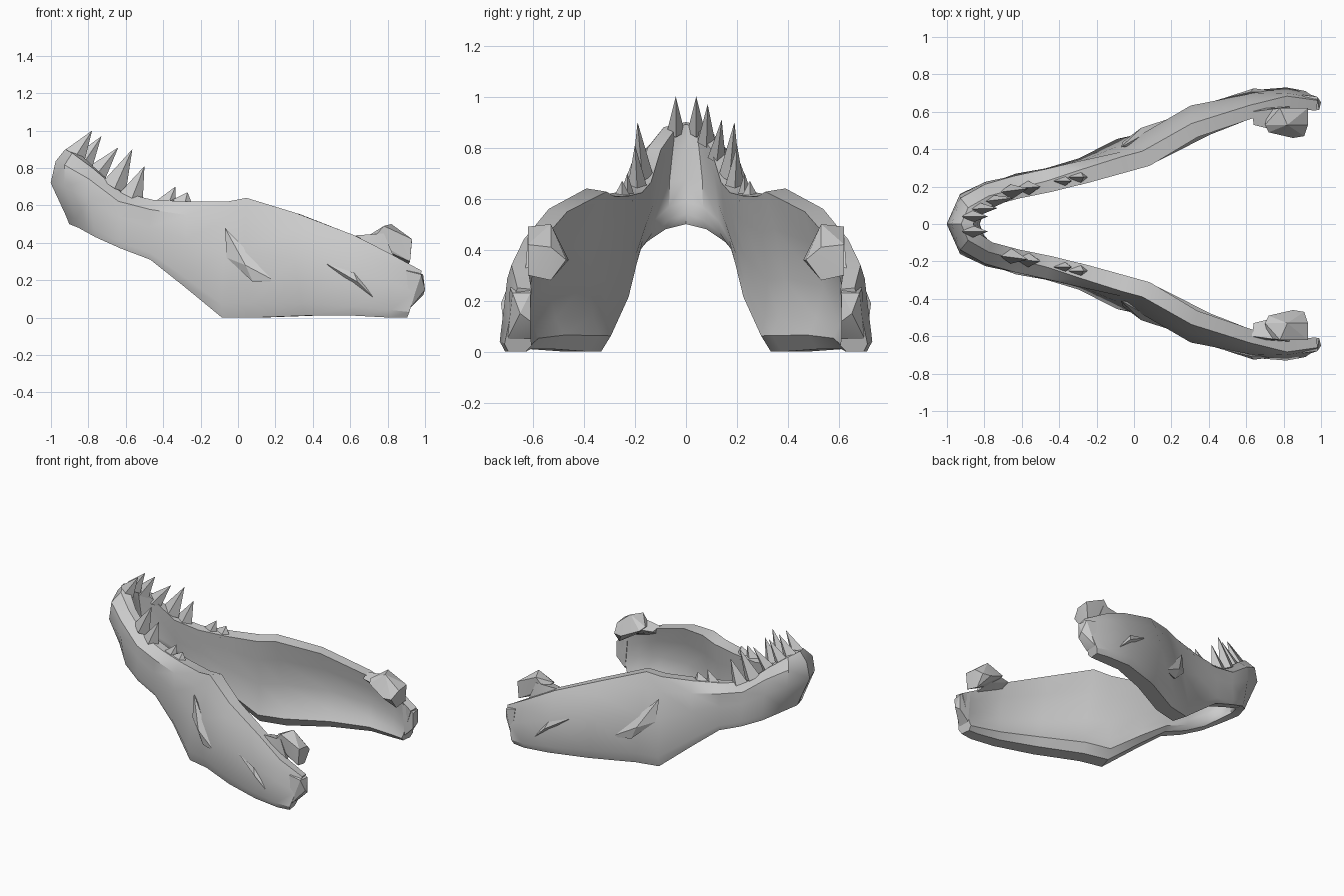
import bpy
import bmesh
from mathutils import Vector

cube = bpy.data.objects.get("Cube")
if cube:
    bpy.data.objects.remove(cube, do_unlink=True)

bone = bpy.data.materials.new("grey bone")
bone.use_nodes = True
GREY = (0.6, 0.6, 0.6, 1)
bone.diffuse_color = GREY
bone.node_tree.nodes["Principled BSDF"].inputs["Base Color"].default_value = GREY


def finish(name, bm, mirrored=True, angle=0.6):
    """Turn a bmesh into a named object, optionally doubled across y."""
    bmesh.ops.recalc_face_normals(bm, faces=bm.faces)
    mesh = bpy.data.meshes.new(name)
    bm.to_mesh(mesh)
    bm.free()
    mesh.materials.append(bone)
    obj = bpy.data.objects.new(name, mesh)
    bpy.context.collection.objects.link(obj)
    bpy.ops.object.select_all(action='DESELECT')
    obj.select_set(True)
    bpy.context.view_layer.objects.active = obj
    if mirrored:
        mod = obj.modifiers.new("mirror", 'MIRROR')
        mod.use_axis = (False, True, False)
        bpy.ops.object.modifier_apply(modifier="mirror")
    bpy.ops.object.shade_smooth_by_angle(angle=angle)


def hull(name, points, mirrored=True, angle=0.3):
    """Closed faceted solid around a few points."""
    bm = bmesh.new()
    for p in points:
        bm.verts.new(p)
    bmesh.ops.convex_hull(bm, input=bm.verts)
    finish(name, bm, mirrored, angle)


# Jaw stations from chin to rear: top point, bottom point,
# (outer bulge, crease below the rim, wall, rim width, base width)
stations = [
    ((-.90, 0, .90), (-.87, 0, .50), (.115, .08, .16, .08, .08)),
    ((-.87, .07, .88), (-.83, .10, .48), (.11, .09, .14, .08, .08)),
    ((-.77, .13, .80), (-.75, .18, .43), (.08, .08, .12, .07, .08)),
    ((-.62, .17, .67), (-.62, .23, .37), (.06, .08, .11, .07, .08)),
    ((-.45, .21, .63), (-.46, .25, .31), (.07, .08, .11, .08, .09)),
    ((-.25, .27, .62), (-.28, .29, .17), (.06, .07, .11, .10, .11)),
    ((-.05, .33, .62), (-.07, .38, 0), (.07, .05, .11, .11, .14)),
    ((.06, .36, .64), (.10, .42, 0), (.10, .06, .11, .11, .14)),
    ((.32, .51, .56), (.38, .56, .01), (.11, .07, .11, .10, .14)),
    ((.63, .61, .44), (.64, .65, .01), (.07, .05, .08, .09, .12)),
    ((.82, .66, .34), (.82, .665, 0), (.05, .04, .08, .08, .11)),
    ((.98, .64, .25), (.90, .66, 0), (.04, .03, .08, .07, .09)),
]

bm = bmesh.new()
rings = []
for i, (top, bottom, (bulge, crease, wall, rim, base)) in enumerate(stations):
    top, bottom = Vector(top), Vector(bottom)
    before = Vector(stations[max(i - 1, 0)][0])
    after = Vector(stations[min(i + 1, len(stations) - 1)][0])
    along = (after - before) if i else Vector((0, 1, 0))
    out = Vector((-along.y, along.x, 0)).normalized()
    # Fraction of height and sideways offset around one section
    section = [(0, base * .4), (.12, base * .6), (.55, bulge), (.84, crease), (1, rim * .3),
               (.98, -rim * .5), (.75, (bulge - wall - rim * .5) / 2), (.45, bulge - wall),
               (.22, (bulge - wall - base * .6) / 2), (.1, -base * .6), (0, -base * .35)]
    rings.append([bm.verts.new(bottom.lerp(top, t) + out * d) for t, d in section])
for a, b in zip(rings, rings[1:]):
    n = len(a)
    for k in range(n):
        bm.faces.new((a[k], a[(k + 1) % n], b[(k + 1) % n], b[k]))
bm.faces.new(rings[-1])
finish("jaw_bone", bm)

# Joint knobs at the rear, reaching inward and back
hull("joint_knob", [
    (.70, .53, .44), (.72, .61, .42), (.78, .62, .49), (.82, .53, .50), (.93, .53, .41),
    (.93, .62, .42), (.72, .49, .42), (.91, .47, .36), (.85, .46, .36), (.92, .62, .30),
    (.91, .53, .28), (.74, .60, .38)])
# Short necks joining the knobs to the jaw rim
hull("knob_neck", [
    (.63, .60, .44), (.64, .53, .42), (.66, .62, .36), (.76, .50, .42), (.78, .62, .45),
    (.84, .63, .31), (.80, .54, .36)])

# Rear corner blocks
hull("rear_corner", [
    (.90, .61, .28), (.90, .69, .25), (.99, .61, .23), (.98, .68, .23), (1.0, .65, .15),
    (.99, .61, .12), (.92, .70, .05), (.92, .61, .05)])

# Folded ridges on the outer cheek
hull("cheek_ridge", [
    (.47, .67, .29), (.62, .705, .24), (.77, .71, .06), (.64, .725, .19), (.66, .67, .12)])
hull("lower_ridge", [
    (-.07, .41, .48), (-.06, .44, .32), (.08, .52, .19), (.21, .57, .19), (.04, .515, .28),
    (.10, .43, .24)])


def tooth(name, base, tip, width, side):
    """Pointed four-sided tooth leaning from its base to its tip."""
    (x, y, z), (tx, ty, tz) = base, tip
    corners = [(x - width, y, z), (x, y - width * .7, z - .04),
               (x + width, y, z - .06), (x, y + width * .7, z - .04)]
    points = [(px, py * side, pz) for px, py, pz in corners]
    hull(name, points + [(tx, ty * side, tz)], False)


# Teeth: base, tip, half width, sides that carry it
BOTH, BACK = (1, -1), (1,)
teeth = [
    ((-.87, .04, .90), (-.78, .04, 1.0), .05, BOTH),
    ((-.83, .08, .86), (-.73, .085, .97), .05, BACK),
    ((-.76, .12, .80), (-.64, .14, .91), .05, BACK),
    ((-.66, .17, .73), (-.565, .19, .90), .06, BOTH),
    ((-.57, .19, .67), (-.50, .20, .81), .06, BOTH),
    ((-.38, .23, .63), (-.335, .23, .70), .05, BOTH),
    ((-.29, .25, .63), (-.27, .25, .67), .06, BOTH),
]
for number, (base, tip, width, sides) in enumerate(teeth, 1):
    for side in sides:
        label = "front" if side < 0 else "back"
        tooth(f"tooth_{label}_{number}", base, tip, width, side)
